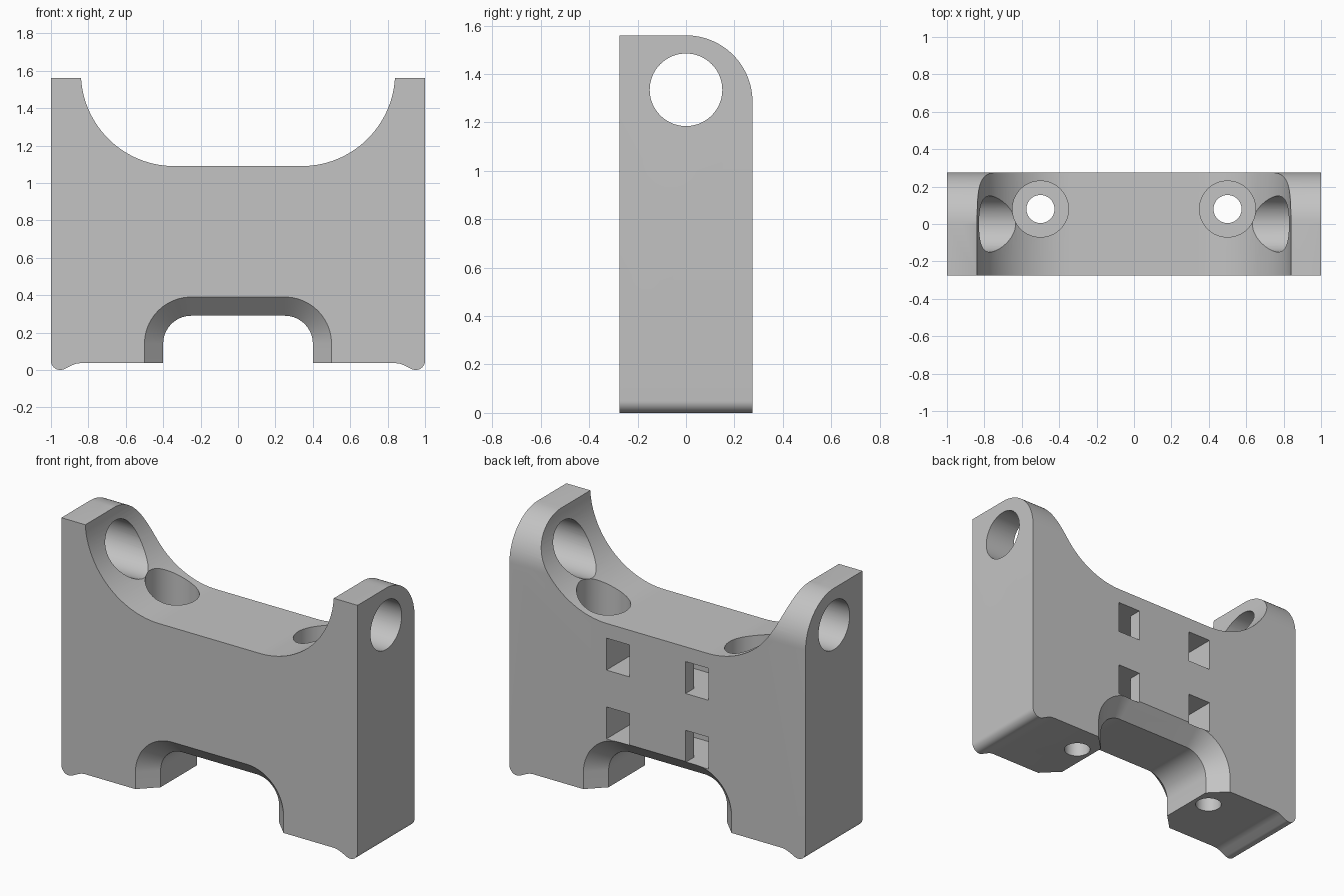
import bpy, bmesh, math
from mathutils import Matrix

cube = bpy.data.objects.get("Cube")
if cube:
    bpy.data.objects.remove(cube, do_unlink=True)

DEPTH = 0.275   # half thickness of the bracket
HOLE_X = 0.5    # bolt positions

grey = bpy.data.materials.new("plain grey")
grey.use_nodes = True
grey.diffuse_color = (0.55, 0.55, 0.55, 1)
grey.node_tree.nodes["Principled BSDF"].inputs["Base Color"].default_value = (0.55, 0.55, 0.55, 1)


def arc(cx, cz, r, start, end, steps=24):
    angles = [math.radians(start + (end - start) * i / steps) for i in range(steps + 1)]
    return [(cx + r * math.cos(a), cz + r * math.sin(a)) for a in angles]


def mirrored(half):
    """Close a right-hand half profile with its mirror image."""
    return half + [(-x, z) for x, z in reversed(half)]


def make_object(name, bm):
    bmesh.ops.recalc_face_normals(bm, faces=bm.faces)
    mesh = bpy.data.meshes.new(name)
    bm.to_mesh(mesh)
    bm.free()
    mesh.materials.append(grey)
    obj = bpy.data.objects.new(name, mesh)
    bpy.context.collection.objects.link(obj)
    return obj


def loft(name, sections, axis="Y"):
    """Join equal-length outlines, each given as (position on axis, points)."""
    bm = bmesh.new()
    rings = []
    for p, pts in sections:
        rings.append([bm.verts.new((a, p, b) if axis == "Y" else (p, a, b)) for a, b in pts])
    n = len(rings[0])
    for lower, upper in zip(rings, rings[1:]):
        for i in range(n):
            j = (i + 1) % n
            bm.faces.new((lower[i], lower[j], upper[j], upper[i]))
    bm.faces.new(rings[0])
    bm.faces.new(rings[-1])
    return make_object(name, bm)


def cylinder(name, r, length, place):
    bm = bmesh.new()
    bmesh.ops.create_cone(bm, cap_ends=True, segments=64, radius1=r, radius2=r,
                          depth=length, matrix=place)
    return make_object(name, bm)


def box(name, x0, x1, y0, y1, z0, z1):
    outline = [(x0, z0), (x1, z0), (x1, z1), (x0, z1)]
    return loft(name, [(y0, outline), (y1, outline)])


def cut(target, cutter, operation="DIFFERENCE"):
    mod = target.modifiers.new(cutter.name, "BOOLEAN")
    mod.operation = operation
    mod.solver = "EXACT"
    mod.object = cutter
    bpy.context.view_layer.objects.active = target
    bpy.ops.object.modifier_apply(modifier=mod.name)
    bpy.data.objects.remove(cutter, do_unlink=True)


# Body outline: flat sole, rounded lip under each edge, wide saddle on top
lip = [(0.84, 0.037), (0.865, 0.034), (0.89, 0.024)] + arc(0.95, 0.05, 0.05, 245, 360, 12)
saddle = arc(0.34, 1.59, 0.5, -3.5, -90, 32)
body = mirrored(lip + [(1, 1.56), (0.84, 1.56)] + saddle)
bracket = loft("bracket", [(-DEPTH, body), (DEPTH, body)])

# Round the upper back corner of both ears
side = [(-0.4, -0.1), (DEPTH, -0.1)] + arc(0, 1.285, DEPTH, 0, 90) + [(-0.4, 1.56)]
cut(bracket, loft("ear_rounding", [(-1.1, side), (1.1, side)], "X"), "INTERSECT")


# Arch under the middle, chamfered at front and back
def arch(grow):
    return mirrored([(0.4 + grow, -0.1)] + arc(0.25, 0.14, 0.15 + grow, 0, 90))


cut(bracket, loft("arch", [(-0.285, arch(0.11)), (-0.175, arch(0)),
                           (0.175, arch(0)), (0.285, arch(0.11))]))

# Cross hole through both ears
cut(bracket, cylinder("ear_hole", 0.15, 3,
                      Matrix.Translation((0, 0, 1.335)) @ Matrix.Rotation(math.pi / 2, 4, "Y")))

# Counterbored bolt holes
for s in (-1, 1):
    cut(bracket, cylinder("bolt_hole", 0.075, 3, Matrix.Translation((s * HOLE_X, 0.08, 0.5))))
    cut(bracket, cylinder("counterbore", 0.15, 1, Matrix.Translation((s * HOLE_X, 0.08, 1.0))))

# Strap channels: two back slots joined behind a thin web
for z0, z1 in ((0.385, 0.58), (0.805, 1.0)):
    u = [(-0.345, 0.3), (-0.345, -0.02), (0.345, -0.02), (0.345, 0.3),
         (0.19, 0.3), (0.19, 0.195), (-0.19, 0.195), (-0.19, 0.3)]
    channel = loft("strap_channel", [(-z1, u), (-z0, u)])
    channel.data.transform(Matrix.Rotation(-math.pi / 2, 4, "X") @ Matrix.Scale(-1, 4, (0, 0, 1)))
    # Turn the outline flat so that it runs upward
    if channel.data.vertices[0].co.z < 0:
        channel.data.transform(Matrix.Scale(-1, 4, (0, 0, 1)))
    if max(v.co.y for v in channel.data.vertices) < 0.2:
        channel.data.transform(Matrix.Scale(-1, 4, (0, 1, 0)))
    channel.data.update()
    bm = bmesh.new()
    bm.from_mesh(channel.data)
    bmesh.ops.recalc_face_normals(bm, faces=bm.faces)
    bm.to_mesh(channel.data)
    bm.free()
    cut(bracket, channel)

bpy.ops.object.select_all(action="DESELECT")
bracket.select_set(True)
bpy.context.view_layer.objects.active = bracket
bpy.ops.object.shade_smooth_by_angle(angle=math.radians(30))
